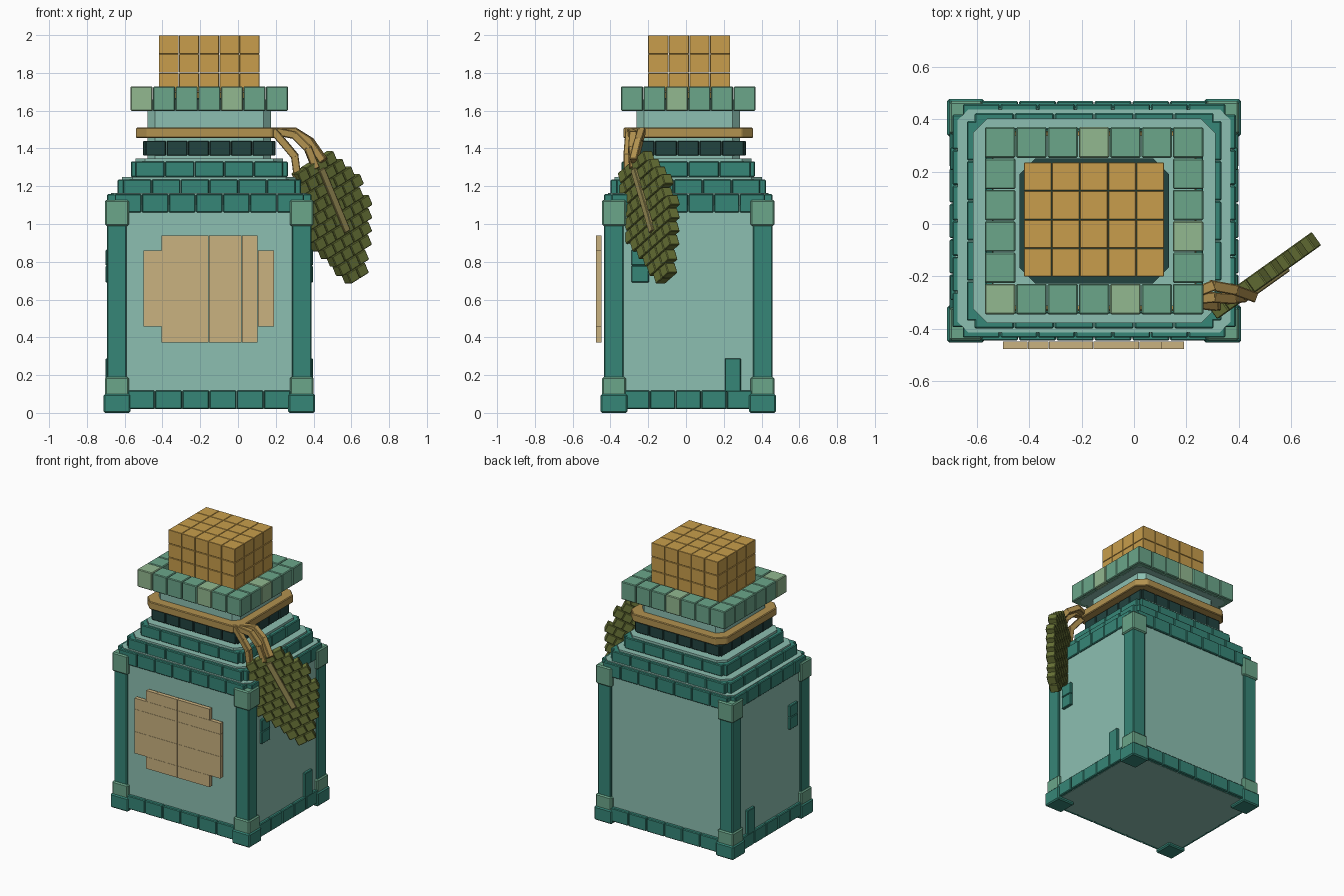
import bpy, bmesh, math
from mathutils import Matrix, Vector

if "Cube" in bpy.data.objects:
    bpy.data.objects.remove(bpy.data.objects["Cube"])

CX, CY = -0.152, 0.012          # centre of the bottle


def mat(name, r, g, b):
    m = bpy.data.materials.new(name)
    lin = [((c / 255 + 0.055) / 1.055) ** 2.4 for c in (r, g, b)]
    m.diffuse_color = (*lin, 1)
    m.use_nodes = True
    m.node_tree.nodes["Principled BSDF"].inputs["Base Color"].default_value = m.diffuse_color
    return m


GLASS = mat("pale glass", 140, 191, 177)
TEAL = mat("teal", 54, 134, 119)
GREEN = mat("soft green", 107, 166, 138)
LIME = mat("pale green", 146, 184, 144)
DARK = mat("dark teal", 34, 68, 64)
ROPE = mat("rope brown", 178, 146, 80)
CORK = mat("cork", 200, 158, 76)
PAPER = mat("paper tan", 202, 178, 128)
LEAF = mat("olive leaf", 110, 121, 58)
VEIN = mat("leaf vein", 154, 142, 86)


def finish(name, bm, mats, bevel=0.0):
    bmesh.ops.recalc_face_normals(bm, faces=bm.faces)
    me = bpy.data.meshes.new(name)
    bm.to_mesh(me)
    bm.free()
    ob = bpy.data.objects.new(name, me)
    bpy.context.collection.objects.link(ob)
    for m in mats:
        me.materials.append(m)
    if bevel:
        b = ob.modifiers.new("bevel", 'BEVEL')
        b.width, b.segments = bevel, 1
    return ob


def box(bm, x0, x1, y0, y1, z0, z1, idx=0, gap=0.0, M=None):
    c = Vector(((x0 + x1) / 2, (y0 + y1) / 2, (z0 + z1) / 2))
    s = (x1 - x0 - gap, y1 - y0 - gap, z1 - z0 - gap, 1)
    m = (M or Matrix()) @ Matrix.Translation(c) @ Matrix.Diagonal(s)
    for v in bmesh.ops.create_cube(bm, size=1, matrix=m)['verts']:
        for f in v.link_faces:
            f.material_index = idx


def octagon(bm, hx, hy, ch, z0, z1):
    """Rectangular prism with chamfered vertical corners, on the bottle axis."""
    pts = [(hx, hy - ch), (hx - ch, hy), (ch - hx, hy), (-hx, hy - ch),
           (-hx, ch - hy), (ch - hx, -hy), (hx - ch, -hy), (hx, ch - hy)]
    f = bm.faces.new([bm.verts.new((CX + x, CY + y, z0)) for x, y in pts])
    r = bmesh.ops.extrude_face_region(bm, geom=[f])
    for v in r['geom']:
        if isinstance(v, bmesh.types.BMVert):
            v.co.z = z1


def block_ring(name, hx, hy, t, z0, z1, nx, ny, inset, m, bevel=0.005):
    """Four rows of blocks around the bottle; inset leaves room at the corners."""
    bm = bmesh.new()
    for s in (-1, 1):
        w = 2 * (hx - inset) / nx
        ya, yb = sorted((CY + s * hy, CY + s * (hy - t)))
        for i in range(nx):
            x = CX - hx + inset + i * w
            box(bm, x, x + w, ya, yb, z0, z1, gap=0.003)
        w = 2 * (hy - inset) / ny
        xa, xb = sorted((CX + s * hx, CX + s * (hx - t)))
        for i in range(ny):
            y = CY - hy + inset + i * w
            box(bm, xa, xb, y, y + w, z0, z1, gap=0.003)
    return finish(name, bm, [m], bevel)


# glass body with stepped shoulder and neck
bm = bmesh.new()
for hx, hy, ch, z0, z1 in ((0.53, 0.432, 0.02, 0.02, 1.10), (0.52, 0.425, 0.04, 1.09, 1.163),
                           (0.462, 0.39, 0.055, 1.15, 1.248), (0.39, 0.335, 0.05, 1.24, 1.347),
                           (0.327, 0.275, 0.04, 1.34, 1.62), (0.385, 0.325, 0.03, 1.598, 1.66)):
    octagon(bm, hx, hy, ch, z0, z1)
finish("glass_body", bm, [GLASS])

# block rows around base and shoulder
block_ring("base_row", 0.552, 0.458, 0.09, 0.02, 0.12, 6, 5, 0.12, TEAL)
block_ring("shoulder_row_low", 0.542, 0.447, 0.07, 1.06, 1.16, 7, 6, 0.04, TEAL)
block_ring("shoulder_row_mid", 0.487, 0.412, 0.06, 1.155, 1.237, 6, 5, 0.03, TEAL)
block_ring("shoulder_row_top", 0.417, 0.355, 0.06, 1.248, 1.332, 5, 4, 0.025, TEAL)
block_ring("neck_dark_band", 0.352, 0.308, 0.06, 1.36, 1.442, 6, 5, 0.012, DARK)

# corner posts with feet and caps
posts, feet, caps = bmesh.new(), bmesh.new(), bmesh.new()
for sx in (-1, 1):
    for sy in (-1, 1):
        def corner(bm, ox, oy, w, z0, z1):
            xa, xb = sorted((CX + sx * ox, CX + sx * (ox - w)))
            ya, yb = sorted((CY + sy * oy, CY + sy * (oy - w)))
            box(bm, xa, xb, ya, yb, z0, z1)
        corner(posts, 0.542, 0.447, 0.105, 0.05, 1.05)
        corner(feet, 0.56, 0.464, 0.142, 0.0, 0.10)
        corner(caps, 0.552, 0.456, 0.126, 0.08, 0.19)
        corner(caps, 0.552, 0.456, 0.126, 0.99, 1.128)
finish("corner_posts", posts, [TEAL], 0.006)
finish("corner_feet", feet, [TEAL], 0.008)
finish("corner_caps", caps, [GREEN], 0.008)

# small inlaid blocks on both side faces
bm = bmesh.new()
for s in (-1, 1):
    xa, xb = sorted((CX + s * 0.50, CX + s * 0.55))
    for y0, y1, z0, z1 in ((-0.29, -0.195, 0.69, 0.78), (-0.29, -0.195, 0.78, 0.865),
                           (0.205, 0.292, 0.11, 0.29)):
        box(bm, xa, xb, y0, y1, z0, z1, gap=0.002)
finish("side_inlays", bm, [TEAL], 0.004)

# rim blocks, some of them paler
bm = bmesh.new()
pale = {(0, 0), (4, 0), (3, 5), (6, 2)}
for i in range(7):
    for j in range(6):
        if i in (0, 6) or j in (0, 5):
            x, y = CX - 0.418 + i * 0.1194, CY - 0.358 + j * 0.1194
            box(bm, x, x + 0.1194, y, y + 0.1194, 1.598, 1.73,
                1 if (i, j) in pale else 0, 0.003)
finish("rim_blocks", bm, [GREEN, LIME], 0.005)

# dark mouth opening around the cork
bm = bmesh.new()
octagon(bm, 0.285, 0.238, 0.06, 1.64, 1.666)
finish("mouth_opening", bm, [DARK])

# cork stopper made of blocks
bm = bmesh.new()
for i in range(5):
    for j in range(4):
        for k in range(4):
            x, y, z = -0.42 + i * 0.107, -0.201 + j * 0.109, 1.6 + k * 0.1
            box(bm, x, x + 0.107, y, y + 0.109, z, z + 0.1, gap=0.002)
finish("cork_stopper", bm, [CORK], 0.002)

# paper label with stepped corners
bm = bmesh.new()
xs = (-0.50, -0.405, -0.325, -0.155, 0.02, 0.105, 0.192)
zs = (0.372, 0.458, 0.617, 0.78, 0.86, 0.94)
for i in range(6):
    for k in range(5):
        if not (i in (0, 5) and k in (0, 4)):
            box(bm, xs[i], xs[i + 1], -0.477, -0.447, zs[k], zs[k + 1], gap=0.001)
finish("paper_label", bm, [PAPER])

# rope band round the neck
bm = bmesh.new()
octagon(bm, 0.388, 0.343, 0.06, 1.455, 1.51)
finish("rope_band", bm, [ROPE], 0.005)


# rope strands down to the leaf
def strand(bm, pts, w):
    for a, b in zip(pts, pts[1:]):
        a, b = Vector(a), Vector(b)
        d = b - a
        M = Matrix.Translation((a + b) / 2) @ d.to_track_quat('Z', 'Y').to_matrix().to_4x4()
        h = d.length / 2 + 0.008
        box(bm, -w / 2, w / 2, -w / 2, w / 2, -h, h, M=M)


bm = bmesh.new()
strand(bm, [(0.19, -0.28, 1.49), (0.30, -0.235, 1.49), (0.38, -0.25, 1.44), (0.45, -0.275, 1.34)], 0.04)
strand(bm, [(0.19, -0.30, 1.49), (0.25, -0.305, 1.42), (0.30, -0.31, 1.36), (0.315, -0.31, 1.25)], 0.04)
strand(bm, [(0.20, -0.29, 1.49), (0.30, -0.28, 1.47), (0.37, -0.285, 1.40), (0.41, -0.28, 1.30)], 0.04)
finish("rope_strands", bm, [ROPE], 0.004)

# hanging leaf: staggered rows of blocks in a tilted plane
LM = (Matrix.Translation((0.50, -0.195, 1.07)) @ Matrix.Rotation(math.radians(35.5), 4, 'Z')
      @ Matrix.Rotation(math.radians(-27), 4, 'Y').inverted()
      @ Matrix.Rotation(math.radians(-54), 4, 'Y'))
bm = bmesh.new()
CW, RH = 0.066, 0.062
for r, n in enumerate((4, 5, 6, 7, 6, 7, 6, 5, 4, 3, 2)):
    z = 0.29 - (r + 1) * RH
    off = -0.02 if r > 8 else 0
    for c in range(n):
        x = (c - n / 2) * CW + off
        box(bm, x, x + CW, -0.032, 0.032, z, z + RH, gap=0.002, M=LM)
finish("hanging_leaf", bm, [LEAF], 0.004)
bm = bmesh.new()
box(bm, -0.005, 0.033, -0.042, 0.0, -0.13, 0.24, M=LM)
finish("leaf_vein", bm, [VEIN], 0.003)
